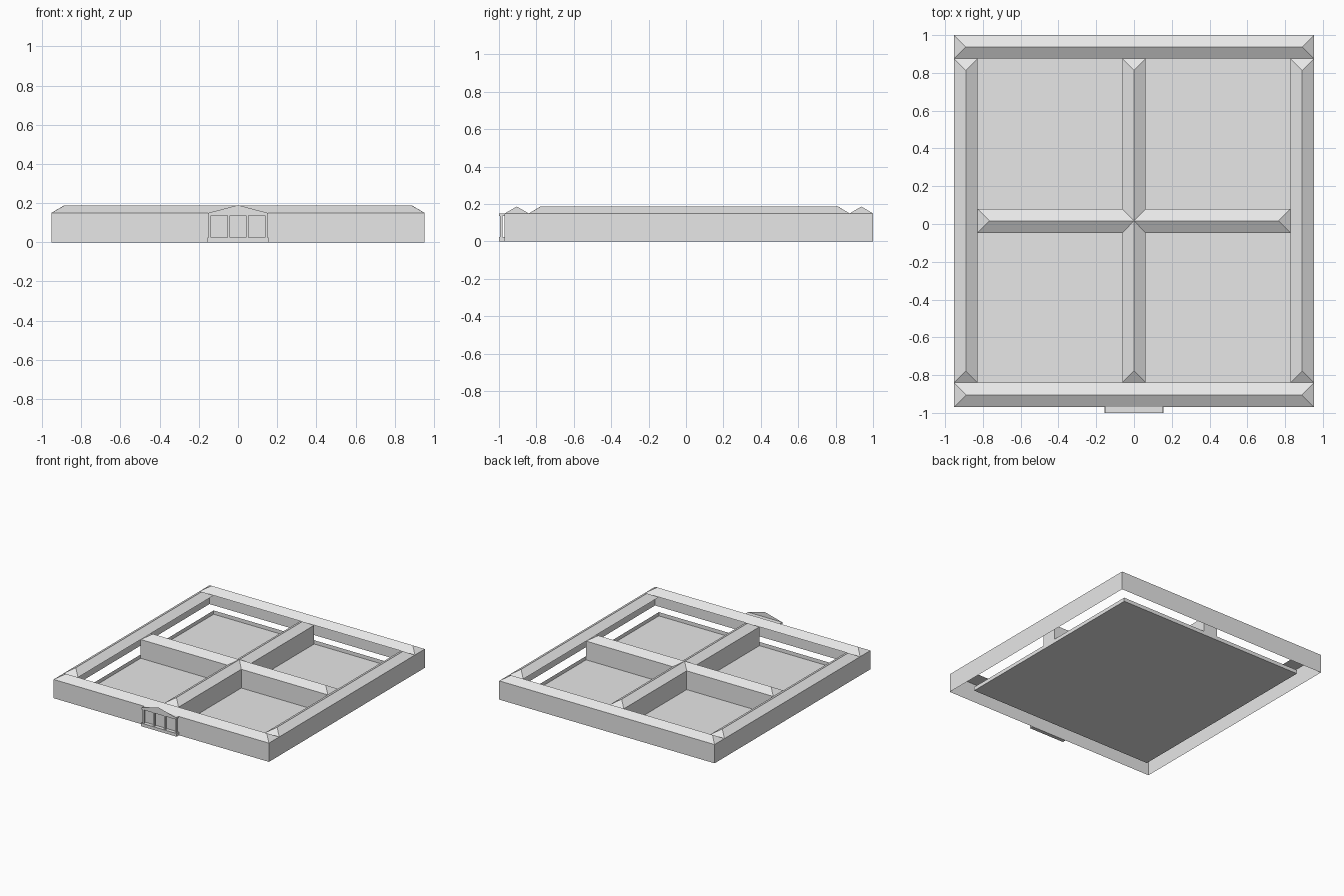
import bpy
import bmesh

cube = bpy.data.objects.get("Cube")
if cube:
    bpy.data.objects.remove(cube, do_unlink=True)

stone = bpy.data.materials.new("pale_grey")
stone.use_nodes = True
grey = (0.8, 0.8, 0.8, 1.0)
stone.diffuse_color = grey
stone.node_tree.nodes["Principled BSDF"].inputs["Base Color"].default_value = grey

EAVE, RIDGE, SILL = 0.15, 0.187, 0.03
OUT_X, IN_X = 0.953, 0.828
FRONT, IN_FRONT, IN_BACK, BACK = -0.97, -0.84, 0.875, 1.0


def finish(name, bm):
    mesh = bpy.data.meshes.new(name)
    bm.to_mesh(mesh)
    bm.free()
    mesh.materials.append(stone)
    obj = bpy.data.objects.new(name, mesh)
    bpy.context.collection.objects.link(obj)
    return obj


def corners(x0, x1, y0, y1):
    return [(x0, y0), (x1, y0), (x1, y1), (x0, y1)]


def walls(name, x0, x1, y0, y1, height):
    """Four thin upright walls around a rectangle."""
    bm = bmesh.new()
    low = [bm.verts.new((x, y, 0)) for x, y in corners(x0, x1, y0, y1)]
    high = [bm.verts.new((v.co.x, v.co.y, height)) for v in low]
    for i in range(4):
        j = (i + 1) % 4
        bm.faces.new((low[i], low[j], high[j], high[i]))
    return finish(name, bm)


def hip_roof(name, x0, x1, y0, y1):
    """Hipped roof with a flat soffit, ridge along the longer side."""
    bm = bmesh.new()
    a, b, c, d = [bm.verts.new((x, y, EAVE)) for x, y in corners(x0, x1, y0, y1)]
    half = min(x1 - x0, y1 - y0) / 2
    p = bm.verts.new((x0 + half, y0 + half, RIDGE))
    q = bm.verts.new((x1 - half, y1 - half, RIDGE))
    if x1 - x0 > y1 - y0:
        faces = [(a, b, q, p), (b, c, q), (c, d, p, q), (d, a, p)]
    else:
        faces = [(a, b, p), (b, c, q, p), (c, d, q), (d, a, p, q)]
    for f in faces + [(d, c, b, a)]:
        bm.faces.new(f)
    return finish(name, bm)


def box(name, x0, x1, y0, y1, z0, z1):
    bm = bmesh.new()
    bmesh.ops.create_cube(bm, size=1)
    for v in bm.verts:
        v.co = (x1 if v.co.x > 0 else x0, y1 if v.co.y > 0 else y0, z1 if v.co.z > 0 else z0)
    return finish(name, bm)


# Outer shell, courtyard floor and the low sill around it
walls("outer_walls", -OUT_X, OUT_X, FRONT, BACK, EAVE)
walls("courtyard_sill", -IN_X, IN_X, IN_FRONT, IN_BACK, SILL)
bm = bmesh.new()
bm.faces.new([bm.verts.new((x, y, 0)) for x, y in corners(-IN_X, IN_X, IN_FRONT, IN_BACK)])
finish("courtyard_floor", bm)

# Perimeter roofs
hip_roof("front_roof", -OUT_X, OUT_X, FRONT, IN_FRONT)
hip_roof("back_roof", -OUT_X, OUT_X, IN_BACK, BACK)
hip_roof("left_roof", IN_X, OUT_X, IN_FRONT, IN_BACK)
hip_roof("right_roof", -OUT_X, -IN_X, IN_FRONT, IN_BACK)

# Crossing central wings
for label, area in (("long_wing", (-0.062, 0.062, IN_FRONT, IN_BACK)),
                    ("cross_wing", (-IN_X, IN_X, -0.047, 0.08))):
    walls(label + "_walls", *area, EAVE)
    hip_roof(label + "_roof", *area)

# Entrance portico: step, columns, lintel and thin pediment
box("portico_step", -0.157, 0.157, -1.0, FRONT, 0, 0.025)
for i in range(4):
    x = (i - 1.5) * 0.096
    box(f"portico_column_{i + 1}", x - 0.006, x + 0.006, -0.994, -0.98, 0.025, 0.136)
box("portico_lintel", -0.152, 0.152, -1.0, FRONT, 0.136, EAVE)
bm = bmesh.new()
bm.faces.new([bm.verts.new(p) for p in
              ((-0.152, -1.0, EAVE), (0.152, -1.0, EAVE), (0, -1.0, RIDGE + 0.003))])
finish("portico_pediment", bm)
